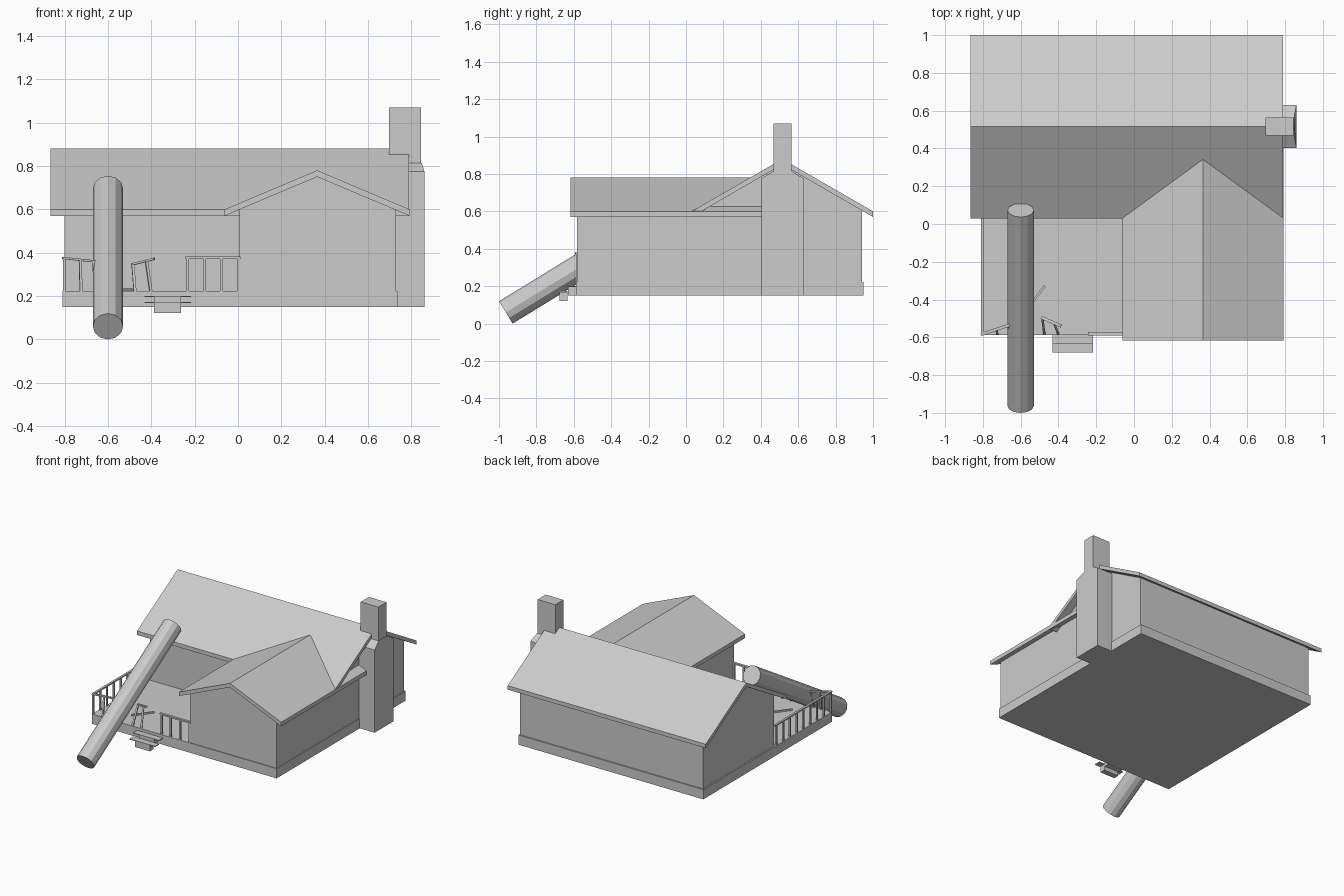
import bpy, bmesh, math
from mathutils import Vector

if "Cube" in bpy.data.objects:
    bpy.data.objects.remove(bpy.data.objects["Cube"])


def make(name, bm):
    bmesh.ops.recalc_face_normals(bm, faces=bm.faces)
    me = bpy.data.meshes.new(name)
    bm.to_mesh(me)
    bm.free()
    ob = bpy.data.objects.new(name, me)
    bpy.context.collection.objects.link(ob)
    return ob


def prism(name, profile, axis, a, b):
    """Extrude a (u, z) profile along x or y from a to b."""
    bm = bmesh.new()
    pt = (lambda u, z: (a, u, z)) if axis == 'x' else (lambda u, z: (u, a, z))
    face = bm.faces.new([bm.verts.new(pt(u, z)) for u, z in profile])
    ext = bmesh.ops.extrude_face_region(bm, geom=[face])['geom']
    move = Vector((b - a, 0, 0)) if axis == 'x' else Vector((0, b - a, 0))
    bmesh.ops.translate(bm, vec=move, verts=[v for v in ext if isinstance(v, bmesh.types.BMVert)])
    return make(name, bm)


def box(name, x0, x1, y0, y1, z0, z1):
    return prism(name, [(y0, z0), (y1, z0), (y1, z1), (y0, z1)], 'x', x0, x1)


def beam(name, p, q, w=0.012, h=0.012):
    """Rectangular bar running from p to q."""
    p, q = Vector(p), Vector(q)
    d = q - p
    bm = bmesh.new()
    bmesh.ops.create_cube(bm, size=1)
    bmesh.ops.scale(bm, vec=(w, h, d.length), verts=bm.verts)
    ob = make(name, bm)
    ob.location = (p + q) / 2
    ob.rotation_euler = d.to_track_quat('Z', 'Y').to_euler()
    return ob


def gable_roof(name, axis, lo, hi, ridge, a, b, t=0.03, eave=0.60):
    mid = (lo + hi) / 2
    prism(name, [(lo, eave), (mid, ridge), (hi, eave), (hi, eave - t),
                 (mid, ridge - t), (lo, eave - t)], axis, a, b)


def gable_walls(name, axis, lo, hi, ridge, over, a, b, eave=0.575):
    mid = (lo + hi) / 2
    z = eave + over * (ridge - eave) / (mid - lo + over)
    prism(name, [(lo, 0.2), (hi, 0.2), (hi, z), (mid, ridge), (lo, z)], axis, a, b)


# Foundation and porch floor
box("foundation", -0.81, 0.735, -0.588, 0.95, 0.15, 0.223)

# Main house and front wing
gable_walls("main_walls", 'x', 0.09, 0.94, 0.855, 0.06, -0.80, 0.728)
gable_roof("main_roof", 'x', 0.03, 1.0, 0.88, -0.865, 0.79)
gable_walls("wing_walls", 'y', 0.008, 0.728, 0.755, 0.065, -0.582, 0.40)
gable_roof("wing_roof", 'y', -0.062, 0.792, 0.78, -0.617, 0.42)

# Chimney: wide base with tapered shoulders, narrow stack
base = prism("chimney_base", [(0.403, 0.15), (0.63, 0.15), (0.63, 0.775), (0.565, 0.815),
                              (0.468, 0.815), (0.403, 0.775)], 'x', 0.70, 0.86)
for v in base.data.vertices:
    if v.co.z > 0.8 and v.co.x > 0.8:
        v.co.x = 0.848
box("chimney_stack", 0.697, 0.845, 0.468, 0.565, 0.78, 1.07)

# Fallen log leaning over the porch
bm = bmesh.new()
bmesh.ops.create_cone(bm, cap_ends=True, segments=12, radius1=0.07, radius2=0.07, depth=1.216)
log = make("fallen_log", bm)
log.location = (-0.60, -0.445, 0.3775)
log.rotation_euler = (math.radians(31.5 - 90), 0, 0)

# Intact side railing
beam("side_rail", (-0.802, -0.588, 0.375), (-0.802, 0.09, 0.375), 0.016, 0.01)
for i in range(9):
    y = -0.58 + i * 0.081
    beam("side_post", (-0.802, y, 0.22), (-0.802, y, 0.373))

# Intact front railing beside the wing
box("front_rail", -0.243, 0.012, -0.59, -0.572, 0.371, 0.382)
for i in range(4):
    x = -0.232 + i * 0.078
    beam("front_post", (x, -0.581, 0.22), (x, -0.581, 0.373))

# Broken railing pushed inward on both sides of the log
beam("broken_rail_left", (-0.81, -0.585, 0.376), (-0.66, -0.535, 0.36), 0.016, 0.01)
for x, y, z in [(-0.728, -0.558, 0.366), (-0.665, -0.538, 0.36)]:
    beam("broken_post_left", (x + 0.004, -0.58, 0.22), (x, y, z))
beam("broken_rail_right", (-0.49, -0.495, 0.346), (-0.386, -0.54, 0.372), 0.016, 0.01)
for x0, x1, y, z in [(-0.475, -0.485, -0.5, 0.346), (-0.402, -0.423, -0.525, 0.362)]:
    beam("broken_post_right", (x0, -0.58, 0.22), (x1, y, z))
beam("loose_post", (-0.57, -0.455, 0.228), (-0.472, -0.328, 0.228))

# Porch steps
for i in range(2):
    y, z = -0.588 - i * 0.046, 0.201 - i * 0.028
    box("step_tread", -0.432, -0.217, y - 0.047, y, z - 0.006, z)
    box("step_block", -0.388, -0.262, y - 0.042, y, z - 0.052, z - 0.005)
